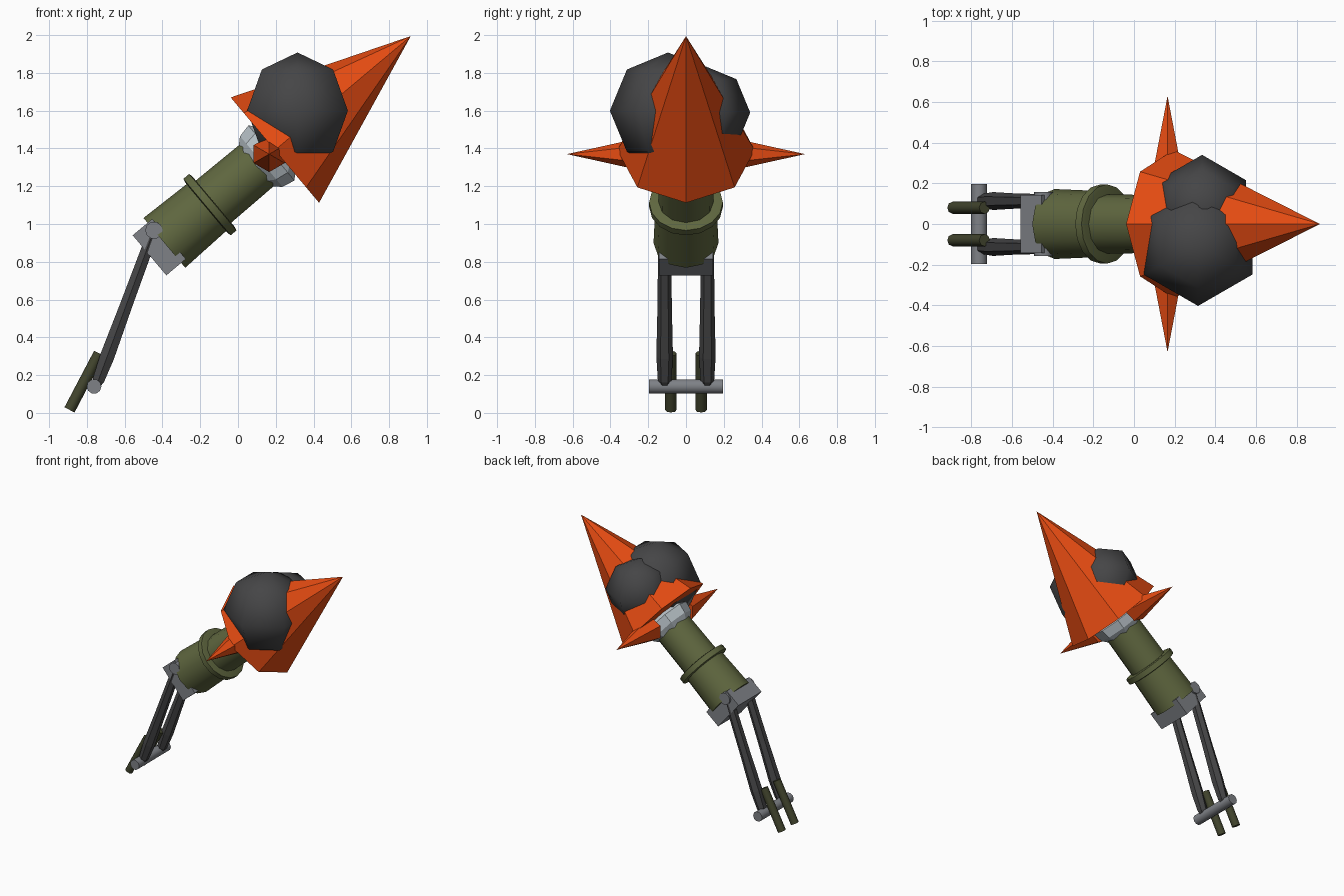
import bpy, bmesh, math
from mathutils import Vector, Matrix

if "Cube" in bpy.data.objects:
    bpy.data.objects.remove(bpy.data.objects["Cube"])


def material(name, rgb):
    m = bpy.data.materials.new(name)
    m.diffuse_color = (*rgb, 1)
    m.use_nodes = True
    m.node_tree.nodes["Principled BSDF"].inputs["Base Color"].default_value = m.diffuse_color
    return m


ORANGE = material("orange", (0.78, 0.07, 0.006))
OLIVE = material("olive", (0.115, 0.135, 0.05))
DARK_OLIVE = material("dark olive", (0.055, 0.06, 0.027))
CHARCOAL = material("charcoal", (0.06, 0.06, 0.062))
STEEL = material("steel", (0.21, 0.22, 0.24))
SILVER = material("pale silver", (0.5, 0.56, 0.6))

# Main axis of the body, tilted 40 degrees in the xz plane
TILT = math.radians(40)
AXIS = Vector((math.cos(TILT), 0, math.sin(TILT)))
REAR = Vector((-0.39, 0, 0.90))


def on_axis(t):
    return REAR + AXIS * t


def frame(origin, direction):
    z = Vector(direction).normalized()
    x = Vector((1, 0, 0)) if abs(z.y) > 0.9 else Vector((0, 1, 0))
    x = (x - z * x.dot(z)).normalized()
    y = z.cross(x)
    return Matrix.Translation(origin) @ Matrix((x, y, z)).transposed().to_4x4()


def finish(name, bm, mat, smooth=None):
    bmesh.ops.recalc_face_normals(bm, faces=bm.faces)
    me = bpy.data.meshes.new(name)
    bm.to_mesh(me)
    bm.free()
    ob = bpy.data.objects.new(name, me)
    bpy.context.collection.objects.link(ob)
    me.materials.append(mat)
    if smooth:
        bpy.ops.object.select_all(action='DESELECT')
        ob.select_set(True)
        bpy.context.view_layer.objects.active = ob
        bpy.ops.object.shade_smooth_by_angle(angle=math.radians(smooth))
    return ob


def lathe(name, origin, direction, profile, sides, mat, smooth=None, turn=0.0):
    """Closed solid of revolution; profile is (distance, radius) pairs."""
    bm = bmesh.new()
    m = frame(origin, direction)
    rings = []
    for t, r in profile:
        if r == 0:
            rings.append([bm.verts.new(m @ Vector((0, 0, t)))] * sides)
            continue
        rings.append([bm.verts.new(m @ Vector((r * math.cos(a), r * math.sin(a), t)))
                      for a in (turn + math.tau * i / sides for i in range(sides))])
    for lo, hi in zip(rings, rings[1:]):
        for i in range(sides):
            j = (i + 1) % sides
            bm.faces.new(list(dict.fromkeys((lo[i], lo[j], hi[j], hi[i]))))
    for ring in (rings[0], rings[-1]):
        if ring[0] is not ring[1]:
            bm.faces.new(ring)
    return finish(name, bm, mat, smooth)


def rod(name, a, b, profile, sides, mat, smooth=None, turn=0.0):
    a, b = Vector(a), Vector(b)
    length = (b - a).length
    return lathe(name, a, b - a, [(f * length, r) for f, r in profile],
                 sides, mat, smooth, turn)


# Eight-sided beak cone
lathe("beak_cone", on_axis(0.764), AXIS, [(0, 0.364), (0.939, 0)], 8, ORANGE)

# Six-sided spikes on both sides
for side, s in (("front", -1), ("back", 1)):
    rod(side + "_spike", (0.165, 0.2 * s, 1.37), (0.165, 0.63 * s, 1.37),
        [(0, 0.095), (1, 0)], 6, ORANGE, turn=math.pi / 6)

# Coarse round eyes of unequal size
for name, centre, r in (("large_eye", (0.315, -0.095, 1.6), 0.308),
                        ("small_eye", (0.335, 0.09, 1.59), 0.25)):
    rings = [(r * math.cos(k * math.pi / 4), r * math.sin(k * math.pi / 4)) for k in range(5)]
    rings[0], rings[4] = (r, 0), (-r, 0)
    lathe(name, centre, (0, 0, 1), rings, 6, CHARCOAL, smooth=80)

# Neck collar, barrel body and raised band
lathe("neck_collar", on_axis(0.62), AXIS,
      [(0, 0.13), (0.05, 0.175), (0.12, 0.19), (0.16, 0.15)], 8, SILVER)
lathe("barrel_body", REAR, AXIS,
      [(0, 0.172), (0.3, 0.162), (0.32, 0.146), (0.66, 0.142)], 12, OLIVE, smooth=35)
lathe("body_band", on_axis(0.29), AXIS,
      [(0, 0.175), (0.005, 0.195), (0.045, 0.195), (0.05, 0.175)], 16, OLIVE, smooth=35)

# Hip block behind the body
bm = bmesh.new()
bmesh.ops.create_cube(bm, size=1, matrix=frame(on_axis(-0.035), AXIS)
                      @ Matrix.Diagonal((0.285, 0.277, 0.135, 1)))
finish("hip_block", bm, STEEL)

# Legs, hip pivots and feet, mirrored across y
for side, s in (("front", -1), ("back", 1)):
    rod(side + "_hip_pivot", (-0.445, 0.06 * s, 0.967), (-0.445, 0.157 * s, 0.967),
        [(0, 0.046), (1, 0.046)], 10, STEEL, smooth=40)
    rod(side + "_leg", (-0.445, 0.113 * s, 0.967), (-0.755, 0.113 * s, 0.13),
        [(0, 0.034), (0.48, 0.038), (0.8, 0.044), (0.95, 0.036), (1, 0.015)], 6, CHARCOAL)
    rod(side + "_foot", (-0.892, 0.08 * s, 0.016), (-0.735, 0.08 * s, 0.315),
        [(0, 0.03), (1, 0.03)], 8, DARK_OLIVE, smooth=50)

# Cross axle at the ankles
rod("ankle_axle", (-0.762, -0.197, 0.14), (-0.762, 0.197, 0.14),
    [(0, 0.039), (1, 0.039)], 10, STEEL, smooth=40)
